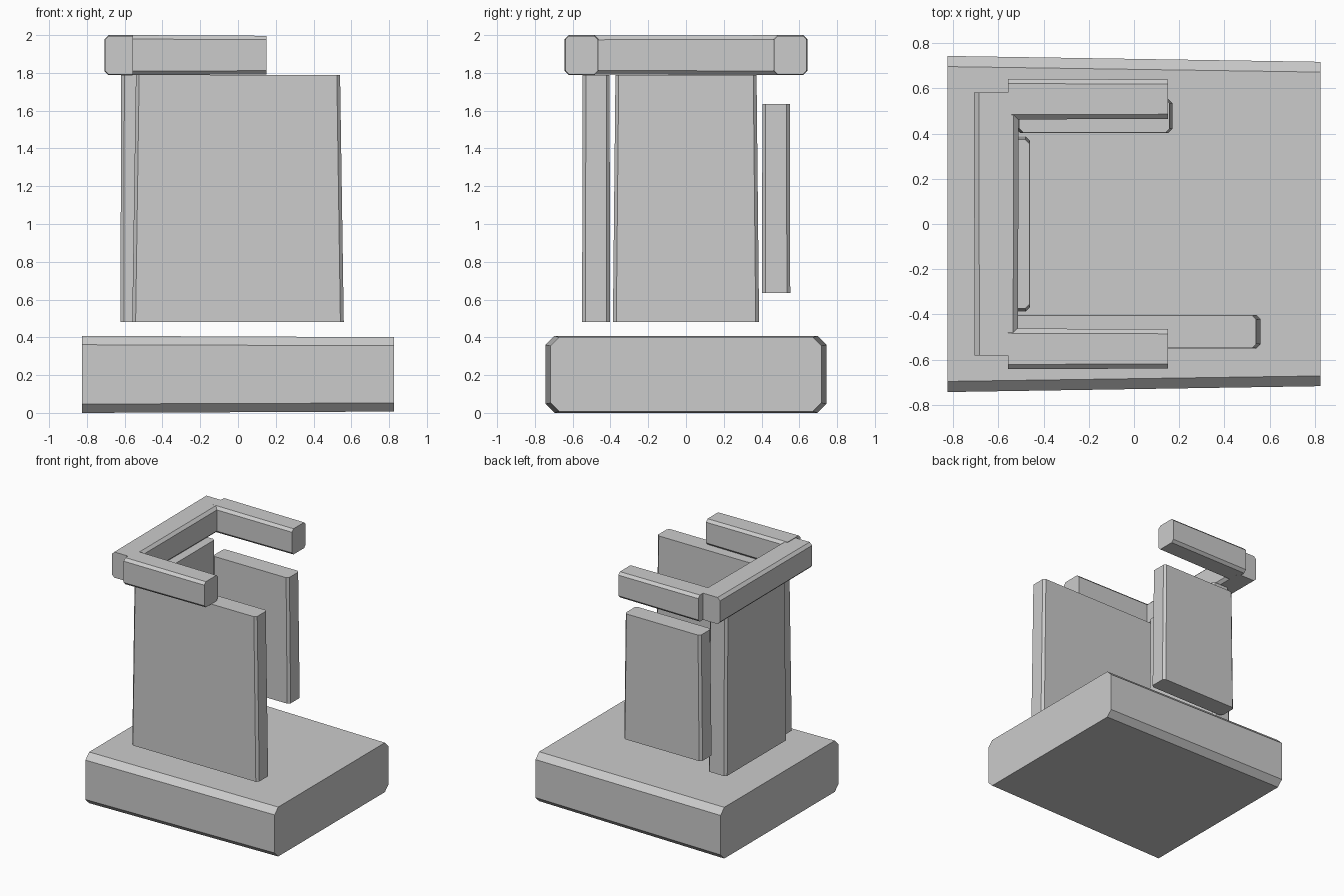
import bpy
import bmesh
from mathutils import Vector

cube = bpy.data.objects.get("Cube")
if cube:
    bpy.data.objects.remove(cube, do_unlink=True)

grey = bpy.data.materials.new("light grey")
grey.use_nodes = True
colour = (0.6, 0.6, 0.6, 1)
grey.diffuse_color = colour
grey.node_tree.nodes["Principled BSDF"].inputs["Base Color"].default_value = colour

TAPER = 0.965


def beam(name, axis, low, high, chamfer, direction=1):
    """Eight-sided beam along an axis, slightly narrower at its far end."""
    low, high = Vector(low), Vector(high)
    centre, half = (low + high) / 2, (high - low) / 2
    u, v = [i for i in range(3) if i != axis]
    a, b = half[u], half[v]
    c = chamfer
    outline = [(a, b - c), (a - c, b), (c - a, b), (-a, b - c),
               (-a, c - b), (c - a, -b), (a - c, -b), (a, c - b)]
    bm = bmesh.new()
    rings = []
    for end, scale in ((-direction, 1), (direction, TAPER)):
        ring = []
        for p, q in outline:
            point = centre.copy()
            point[axis] += end * half[axis]
            point[u] += p * scale
            point[v] += q * scale
            ring.append(bm.verts.new(point))
        rings.append(ring)
        bm.faces.new(ring)
    for i in range(8):
        j = (i + 1) % 8
        bm.faces.new((rings[0][i], rings[0][j], rings[1][j], rings[1][i]))
    bmesh.ops.recalc_face_normals(bm, faces=bm.faces)
    mesh = bpy.data.meshes.new(name)
    bm.to_mesh(mesh)
    bm.free()
    mesh.materials.append(grey)
    obj = bpy.data.objects.new(name, mesh)
    bpy.context.collection.objects.link(obj)
    return obj


X, Y, Z = 0, 1, 2

# Thick base slab
beam("base", X, (-0.825, -0.743, 0), (0.825, 0.743, 0.408), 0.047)

# Upright panels: long front, closed side, and shorter raised back
beam("front_panel", Z, (-0.56, -0.55, 0.48), (0.56, -0.402, 1.79), 0.018)
beam("side_panel", Z, (-0.622, -0.387, 0.48), (-0.46, 0.387, 1.79), 0.018)
beam("back_panel", Z, (-0.52, 0.402, 0.635), (0.17, 0.552, 1.635), 0.018)

# U-shaped rail on top
beam("cross_rail", Y, (-0.708, -0.582, 1.788), (-0.51, 0.582, 2), 0.022, -1)
for name, side in (("front_rail", -1), ("back_rail", 1)):
    y = sorted((side * 0.462, side * 0.642))
    beam(name, X, (-0.558, y[0], 1.788), (0.15, y[1], 2), 0.021)
